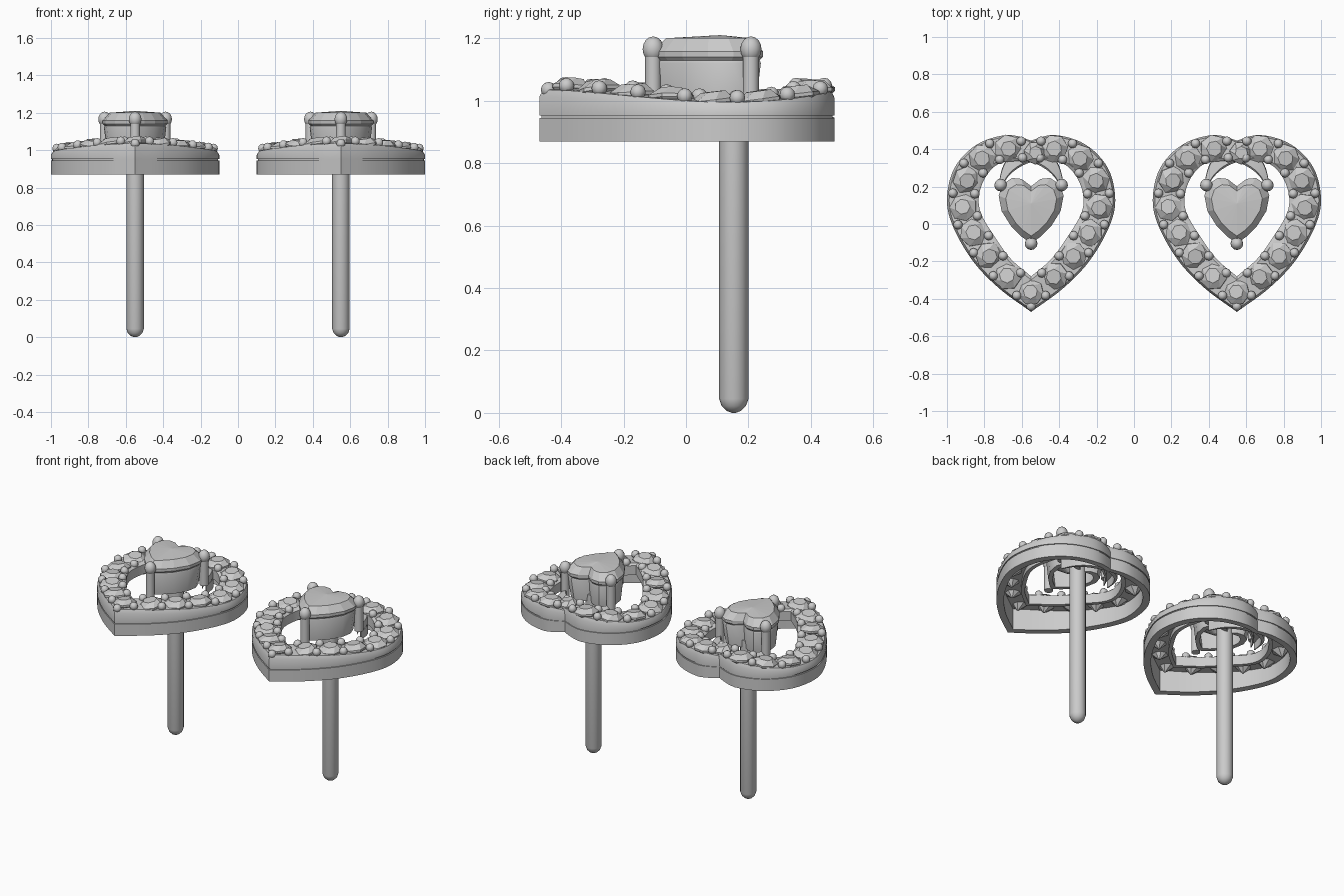
import bpy, bmesh, math, random
from mathutils import Vector, Matrix

if "Cube" in bpy.data.objects:
    bpy.data.objects.remove(bpy.data.objects["Cube"])

random.seed(4)
CENTRES = {"left": -0.55, "right": 0.55}


def finish(name, bm, smooth=True):
    """Turn a bmesh into one linked copy per earring."""
    bmesh.ops.recalc_face_normals(bm, faces=bm.faces)
    me = bpy.data.meshes.new(name)
    bm.to_mesh(me)
    bm.free()
    if smooth:
        me.polygons.foreach_set("use_smooth", [True] * len(me.polygons))
        me.set_sharp_from_angle(angle=math.radians(35))
    for side, x in CENTRES.items():
        ob = bpy.data.objects.new(f"{side}_{name}", me)
        ob.location.x = x
        bpy.context.collection.objects.link(ob)


def skin(bm, rings, closed=False, caps=True):
    """Bridge equal-length point rings with quads."""
    vs = [[bm.verts.new(p) for p in r] for r in rings]
    n = len(vs[0])
    pairs = list(zip(vs, vs[1:])) + ([(vs[-1], vs[0])] if closed else [])
    for a, b in pairs:
        for i in range(n):
            j = (i + 1) % n
            bm.faces.new((a[i], a[j], b[j], b[i]))
    if caps and not closed:
        bm.faces.new(vs[0])
        bm.faces.new(vs[-1])
    return vs


def spline(pts, steps):
    """Catmull-Rom through points of any dimension."""
    ps = [Vector(p) for p in pts]
    ps = [ps[0] * 2 - ps[1]] + ps + [ps[-1] * 2 - ps[-2]]
    out = []
    for a, b, c, d in zip(ps, ps[1:], ps[2:], ps[3:]):
        for k in range(steps):
            t = k / steps
            out.append(0.5 * (2 * b + (c - a) * t + (2 * a - 5 * b + 4 * c - d) * t * t
                              + (3 * b - a - 3 * c + d) * t ** 3))
    return out + [ps[-2]]


def top_z(x):
    return 1.035 - 0.04 * (x / 0.45) ** 2


# Left half of the halo: outer and inner edge pairs from the tip to the curl
HALF = [(0, -.47, 0, -.28), (-.17, -.345, -.11, -.185), (-.31, -.2, -.2, -.06),
        (-.415, -.02, -.265, .05), (-.45, .13, -.28, .14), (-.41, .3, -.25, .24),
        (-.29, .425, -.185, .315), (-.13, .475, -.1, .335), (0, .445, 0, .33),
        (.1, .385, .075, .295), (.15, .31, .125, .25), (.175, .215, .155, .2)]
SAMPLES = spline(HALF, 6)


def halo_rings(side):
    rings = []
    for k, (ox, oy, ix, iy) in enumerate(SAMPLES):
        f = min(1, max(0, (k - 42) / 24))              # progress into the curl
        drop = 0.03 * min(1, f * 2) if side > 0 else 0.01 * f
        zt = top_z(ox) - drop
        b = 0.87 + 0.055 * f
        g = b + 0.075 * (1 - 0.3 * f)
        prof = [(0, b), (0, g), (.04, g), (.04, g + .008), (0, g + .008), (0, zt - .022),
                (.07, zt), (.9, zt + .01), (1, zt), (1, zt - .06), (.86, zt - .06),
                (.86, zt - .03), (.25, zt - .03), (.25, b)]
        rings.append([(-side * (ox + (ix - ox) * u), oy + (iy - oy) * u, z) for u, z in prof])
    return rings


for name, side in (("halo_left_half", -1), ("halo_right_half", 1)):
    bm = bmesh.new()
    skin(bm, halo_rings(side))
    finish(name, bm)


# Positions along the halo by centreline length
def halo_point(s, u):
    run = 0
    for a, b in zip(SAMPLES, SAMPLES[1:]):
        ca, cb = [Vector(((p[0] + p[2]) / 2, (p[1] + p[3]) / 2)) for p in (a, b)]
        d = (cb - ca).length
        if run + d >= s:
            p = a.lerp(b, (s - run) / d)
            break
        run += d
    x, y = p[0] + (p[2] - p[0]) * u, p[1] + (p[3] - p[1]) * u
    return Vector((x, y, top_z(p[0])))


def flip(p, side):
    return Vector((-side * p.x, p.y, p.z))


# Pave stones
PITCH = 0.148
bm = bmesh.new()


def gem(p, r):
    m = (Matrix.Translation(p) @ Matrix.Rotation(random.uniform(-.16, .16), 4, 'X')
         @ Matrix.Rotation(random.uniform(-.16, .16), 4, 'Y')
         @ Matrix.Rotation(random.uniform(0, 6.28), 4, 'Z'))
    rings = []
    for rad, z, off in ((.05, -.07, 0), (1, -.003, 0), (1, .008, 0), (.55, .033, .5)):
        rings.append([m @ Vector((r * rad * math.cos((i + off) * math.tau / 7),
                                  r * rad * math.sin((i + off) * math.tau / 7), z))
                      for i in range(7)])
    skin(bm, rings)


gem(Vector((0, -.365, 1.037)), .07)
for side in (-1, 1):
    for i in range(1, 8):
        gem(flip(halo_point(i * PITCH + .01, .5), side), .075)
gem(halo_point(8 * PITCH + .01, .5), .062)
finish("pave_stones", bm, smooth=False)

# Bead prongs between the pave stones
bm = bmesh.new()


def bead(p, r=.025):
    bmesh.ops.create_uvsphere(bm, u_segments=10, v_segments=6, radius=r,
                              matrix=Matrix.Translation(p))


bead(Vector((0, -.44, 1.035)))
for side in (-1, 1):
    for i in range(8):
        for u in (.17, .86):
            bead(flip(halo_point((i + .5) * PITCH + .01, u), side) + Vector((0, 0, .014)))
finish("bead_prongs", bm)

# Heart outline shared by the centre stone and its setting
HEART = [(0, .2), (.05, .238), (.1, .243), (.15, .21), (.17, .15), (.155, .07),
         (.105, -.01), (.05, -.065), (0, -.1)]
HEART += [(-x, y) for x, y in HEART[-2:0:-1]]


def heart(scale, z):
    return [(x * scale, .08 + (y - .08) * scale, z) for x, y in HEART]


# Centre stone
bm = bmesh.new()
vs = skin(bm, [heart(.08, 1.02), heart(.93, 1.125), heart(1.02, 1.14), heart(1.02, 1.158),
               heart(.8, 1.2)], caps=False)
apex = bm.verts.new((0, .11, 1.21))
for i in range(len(HEART)):
    bm.faces.new((vs[-1][i], vs[-1][(i + 1) % len(HEART)], apex))
bm.faces.new(vs[0])
finish("centre_stone", bm, smooth=False)

# Open heart setting under the stone
bm = bmesh.new()
skin(bm, [heart(.88, .985), heart(.98, 1.12), heart(.96, 1.128), heart(.82, 1.128),
          heart(.7, .985)], closed=True)
finish("stone_setting", bm)


def lathe(bm, x, y, prof, n):
    skin(bm, [[(x + r * math.cos(i * math.tau / n), y + r * math.sin(i * math.tau / n), z)
               for i in range(n)] for r, z in prof])


# Three ball-topped claws
bm = bmesh.new()
for x, y in ((-.163, .208), (.163, .208), (0, -.105)):
    lathe(bm, x, y, [(.026, .985), (.026, 1.14)], 12)
    bmesh.ops.create_uvsphere(bm, u_segments=12, v_segments=8, radius=.034,
                              matrix=Matrix.Translation((x, y, 1.165)) @ Matrix.Diagonal((1, 1, 1.2, 1)))
finish("claws", bm)

# Ear post with rounded end
bm = bmesh.new()
lathe(bm, 0, .153, [(.006, 0), (.024, .007), (.039, .022), (.047, .045), (.047, 1.03)], 20)
finish("ear_post", bm)
